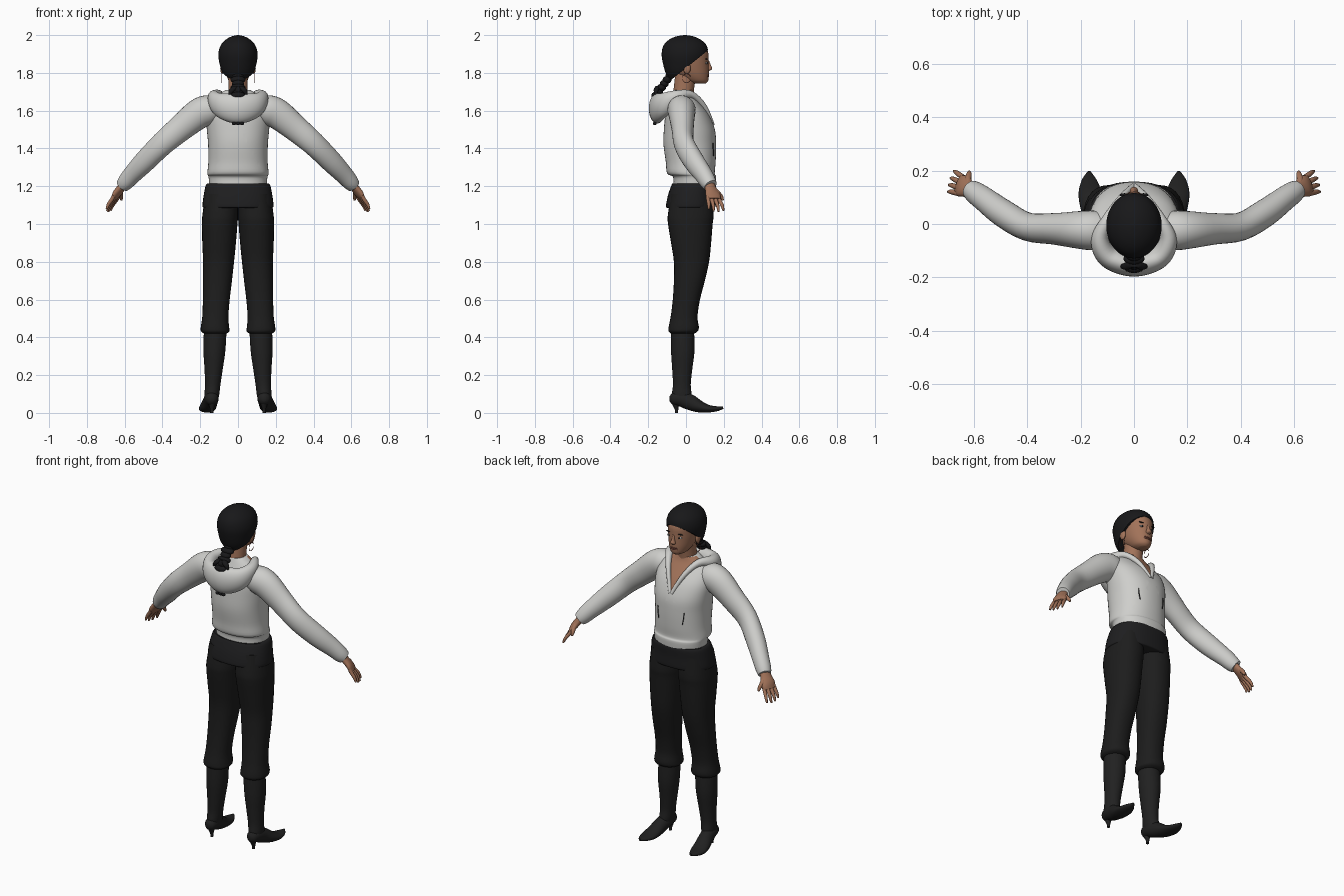
import bpy, bmesh, math
from mathutils import Vector, Matrix


def material(name, r, g, b):
    m = bpy.data.materials.new(name)
    m.diffuse_color = (r, g, b, 1)
    return m


SKIN = material("skin", 0.36, 0.17, 0.10)
HAIR = material("hair_black", 0.009, 0.009, 0.010)
HOODIE = material("hoodie_light_grey", 0.62, 0.62, 0.60)
SHIRT = material("shirt_charcoal", 0.013, 0.013, 0.014)
PANTS = material("trousers_black", 0.012, 0.012, 0.012)
BOOT = material("boot_black", 0.015, 0.015, 0.015)
EYE = material("eye_white", 0.45, 0.42, 0.40)
LIP = material("lip_brown", 0.24, 0.08, 0.06)


def finish(name, bm, mats, angle=50):
    bmesh.ops.recalc_face_normals(bm, faces=bm.faces)
    me = bpy.data.meshes.new(name)
    bm.to_mesh(me)
    bm.free()
    ob = bpy.data.objects.new(name, me)
    bpy.context.collection.objects.link(ob)
    for m in mats:
        me.materials.append(m)
    bpy.ops.object.select_all(action='DESELECT')
    bpy.context.view_layer.objects.active = ob
    ob.select_set(True)
    bpy.ops.object.shade_smooth_by_angle(angle=math.radians(angle))
    return ob


def smooth_rows(rows, k):
    """Catmull-Rom interpolation of (x, y, z, r1, r2) rows."""
    out = []
    for i in range(len(rows) - 1):
        p0, p1, p2, p3 = (rows[max(0, min(len(rows) - 1, i + j))] for j in (-1, 0, 1, 2))
        for s in range(k):
            t = s / k
            out.append([0.5 * (2 * b + (c - a) * t + (2 * a - 5 * b + 4 * c - d) * t * t
                               + (3 * b - a - 3 * c + d) * t ** 3)
                        for a, b, c, d in zip(p0, p1, p2, p3)])
    return out + [list(rows[-1])]


def loft(rows, flat=False, n=28, k=4, power=2.0, side=1):
    """Skin elliptical rings along a path; flat rings stay horizontal."""
    rows = smooth_rows(rows, k)
    bm = bmesh.new()
    rings = []
    for i, (x, y, z, r1, r2) in enumerate(rows):
        a, b = Vector((1, 0, 0)), Vector((0, 1, 0))
        if not flat:
            t = (Vector(rows[min(i + 1, len(rows) - 1)][:3]) - Vector(rows[max(i - 1, 0)][:3])).normalized()
            a = t.cross(Vector((0, 0, 1))).normalized()
            b = a.cross(t)
        ring = []
        for j in range(n):
            w = math.tau * j / n
            c, s = math.cos(w), math.sin(w)
            c = math.copysign(abs(c) ** (2 / power), c)
            s = math.copysign(abs(s) ** (2 / power), s)
            p = Vector((x, y, z)) + a * c * max(r1, .001) + b * s * max(r2, .001)
            ring.append(bm.verts.new((p.x * side, p.y, p.z)))
        rings.append(ring)
    for r, q in zip(rings, rings[1:]):
        for j in range(n):
            bm.faces.new((r[j], r[(j + 1) % n], q[(j + 1) % n], q[j]))
    bm.faces.new(rings[0])
    bm.faces.new(rings[-1])
    return bm


def part(name, mat, rows, **kw):
    return finish(name, loft(rows, **kw), [mat])


def ball(name, mat, loc, size):
    bm = bmesh.new()
    bmesh.ops.create_uvsphere(bm, u_segments=16, v_segments=10, radius=1,
                              matrix=Matrix.Translation(loc) @ Matrix.Diagonal((*size, 1)))
    return finish(name, bm, [mat])


# Hoodie body with a bare V at the neckline
bm = loft([(0, .045, 1.205, .152, .112), (0, .045, 1.25, .156, .114), (0, .026, 1.268, .162, .126),
           (0, .025, 1.33, .157, .132), (0, .02, 1.42, .158, .139), (0, .018, 1.5, .165, .135),
           (0, .006, 1.58, .17, .115), (0, -.008, 1.64, .155, .085), (0, -.015, 1.68, .11, .062),
           (0, -.015, 1.71, .065, .05)], flat=True, n=48, power=2.2)
V_Z, V_SLOPE = 1.53, 0.52
for s in (1, -1):
    bmesh.ops.bisect_plane(bm, geom=bm.verts[:] + bm.edges[:] + bm.faces[:],
                           plane_co=(0, 0, V_Z), plane_no=(s, 0, -V_SLOPE))
for f in bm.faces:
    c = f.calc_center_median()
    f.material_index = int(c.y > -.01 and abs(c.x) < V_SLOPE * (c.z - V_Z))
finish("hoodie_body", bm, [HOODIE, SKIN])

# Folded hood, running round the neck and tapering down to the V
half = [(.004, .142, 1.525, .010, .010), (.05, .095, 1.625, .013, .014), (.095, .025, 1.685, .02, .02),
        (.128, -.055, 1.672, .032, .036), (.095, -.123, 1.632, .042, .064)]
hood = half + [(0, -.152, 1.612, .045, .08)] + [(-x, y, z, a, b) for x, y, z, a, b in half[::-1]]
part("hood", HOODIE, hood, k=6)

# Shirt hem showing under the hoodie
part("shirt_hem", SHIRT, [(0, .042, 1.215, .163, .114), (0, .04, 1.2, .172, .119), (0, .03, 1.15, .182, .126),
                          (0, .025, 1.095, .188, .131), (0, .025, 1.085, .18, .124)], flat=True, n=40, power=2.3)

# Neck and head
part("neck", SKIN, [(0, -.018, 1.6, .06, .06), (0, -.014, 1.69, .052, .054), (0, .0, 1.8, .052, .056)], flat=True)
part("head", SKIN, [(0, .07, 1.743, .022, .032), (0, .057, 1.757, .045, .06), (0, .035, 1.79, .064, .086),
                    (0, .017, 1.83, .076, .104), (0, .008, 1.87, .083, .112), (0, .003, 1.91, .086, .114),
                    (0, 0, 1.95, .075, .095), (0, 0, 1.98, .04, .05)], flat=True, n=36)
part("nose", SKIN, [(0, .112, 1.866, .007, .01), (0, .119, 1.838, .01, .014), (0, .122, 1.82, .016, .017),
                    (0, .114, 1.81, .01, .008)], flat=True, n=14)
for z in (1.789, 1.781):
    ball("lip", LIP, (0, .114, z), (.024, .009, .005))

# Hair cap, cut along the sloping hairline
bm = loft([(0, -.03, 1.765, .05, .06), (0, -.022, 1.80, .082, .086), (0, -.01, 1.85, .098, .112),
           (0, -.006, 1.9, .104, .123), (0, -.005, 1.945, .092, .114), (0, -.006, 1.975, .066, .085),
           (0, -.006, 1.993, .034, .046), (0, -.006, 2.0, .004, .005)], flat=True, n=40)
cut = bmesh.ops.bisect_plane(bm, geom=bm.verts[:] + bm.edges[:] + bm.faces[:], plane_co=(0, .12, 1.922),
                             plane_no=(0, -.8, 1), clear_inner=True)
bmesh.ops.holes_fill(bm, edges=[e for e in bm.edges if e.is_boundary], sides=0)
finish("hair_cap", bm, [HAIR])

# Braid of overlapping knots, with the tip showing below the hood
for i in range(6):
    t = i / 5
    ball("braid_knot", HAIR, (0, -.085 - .075 * t, 1.785 - .105 * t), (.032 + .008 * (i % 2), .024, .02))
for s in (1, 0, -1):
    part("braid_end", HAIR, [(s * .01, -.15, 1.73, .016, .012), (s * .03, -.158, 1.71, .018, .014),
                             (s * .045, -.16, 1.685, .006, .006)], flat=True, n=10)
    ball("braid_tip", HAIR, (s * .02, -.166, 1.532), (.012, .01, .009))

for side, label in ((1, "right"), (-1, "left")):
    # Face details and ears
    ball(label + "_eye", EYE, (side * .035, .107, 1.852), (.014, .007, .006))
    ball(label + "_iris", HAIR, (side * .035, .1115, 1.852), (.006, .004, .0055))
    ball(label + "_eyebrow", HAIR, (side * .036, .109, 1.874), (.019, .006, .0035))
    ball(label + "_ear", SKIN, (side * .083, .005, 1.825), (.011, .02, .03))
    # Hoop earring
    hoop = [(.086, .003 + .022 * math.sin(w), 1.772 + .024 * math.cos(w), .002, .002)
            for w in (math.tau * i / 12 for i in range(13))]
    part(label + "_earring", LIP, hoop, n=6, k=1, side=side)

    # Sleeve with a cuff
    part(label + "_sleeve", HOODIE, [(.09, -.025, 1.615, .06, .05), (.15, -.024, 1.605, .074, .078),
                                     (.21, -.022, 1.582, .07, .08), (.30, -.018, 1.51, .059, .07),
                                     (.40, -.01, 1.425, .053, .063), (.49, .04, 1.335, .052, .059),
                                     (.56, .092, 1.262, .046, .05), (.595, .117, 1.222, .042, .044),
                                     (.612, .13, 1.203, .036, .037)], side=side)
    # Hand: palm, four fingers and thumb
    part(label + "_palm", SKIN, [(.595, .118, 1.225, .026, .022), (.62, .13, 1.19, .032, .02),
                                 (.642, .142, 1.158, .042, .018), (.658, .148, 1.132, .036, .011)], n=18, side=side)
    for i in range(4):
        k = -.032 + .0215 * i
        reach = (.78, .95, 1.0, .9)[i]
        bx, by = .655 - .4 * k, .146 + .9 * k
        part(label + "_finger", SKIN, [(bx - .01, by - .004, 1.15, .009, .009), (bx, by, 1.13, .0105, .0105),
                                       (bx + .024 * reach, by + .010 + .2 * k, 1.13 - .035 * reach, .009, .009),
                                       (bx + .036 * reach, by + .013 + .3 * k, 1.13 - .066 * reach, .005, .005)],
             n=10, k=3, side=side)
    part(label + "_thumb", SKIN, [(.618, .14, 1.19, .014, .014), (.622, .168, 1.165, .013, .013),
                                  (.618, .188, 1.142, .010, .010), (.618, .196, 1.125, .005, .005)],
         n=10, k=3, side=side)
    # Pocket slit
    part(label + "_pocket_slit", SHIRT, [(.078, .146, 1.36, .002, .003), (.085, .144, 1.40, .002, .003),
                                         (.086, .142, 1.43, .002, .003)], flat=True, n=6, side=side)

    # Trouser leg with a gathered cuff
    part(label + "_trouser_leg", PANTS, [(.088, .03, 1.16, .085, .108), (.094, .025, 1.05, .094, .121),
                                         (.097, .023, 1.0, .094, .118), (.1, .027, .9, .089, .106),
                                         (.103, .029, .8, .082, .093), (.109, .018, .7, .077, .082),
                                         (.115, .002, .6, .071, .072), (.12, -.01, .51, .069, .071),
                                         (.122, -.012, .455, .075, .08), (.121, -.015, .432, .075, .077),
                                         (.12, -.018, .42, .06, .062)], flat=True, power=2.2, side=side)
    # Boot: shaft, foot and stiletto heel
    part(label + "_boot_shaft", BOOT, [(.12, -.018, .45, .06, .06), (.125, -.017, .33, .058, .062),
                                       (.129, -.02, .23, .048, .053), (.134, -.022, .15, .041, .047),
                                       (.138, -.022, .10, .039, .052), (.141, -.018, .06, .034, .05)],
         flat=True, side=side)
    part(label + "_boot_foot", BOOT, [(.137, -.086, .075, .012, .014), (.138, -.07, .075, .03, .032),
                                      (.141, -.03, .075, .038, .04), (.148, .02, .057, .039, .042),
                                      (.158, .07, .034, .044, .032), (.165, .12, .022, .043, .020),
                                      (.168, .165, .022, .028, .013), (.168, .197, .027, .006, .006)],
         side=side)
    part(label + "_boot_heel", BOOT, [(.138, -.06, .07, .026, .026), (.138, -.054, .04, .016, .017),
                                      (.138, -.05, .015, .009, .009), (.138, -.05, 0, .009, .009)],
         flat=True, n=14, side=side)
